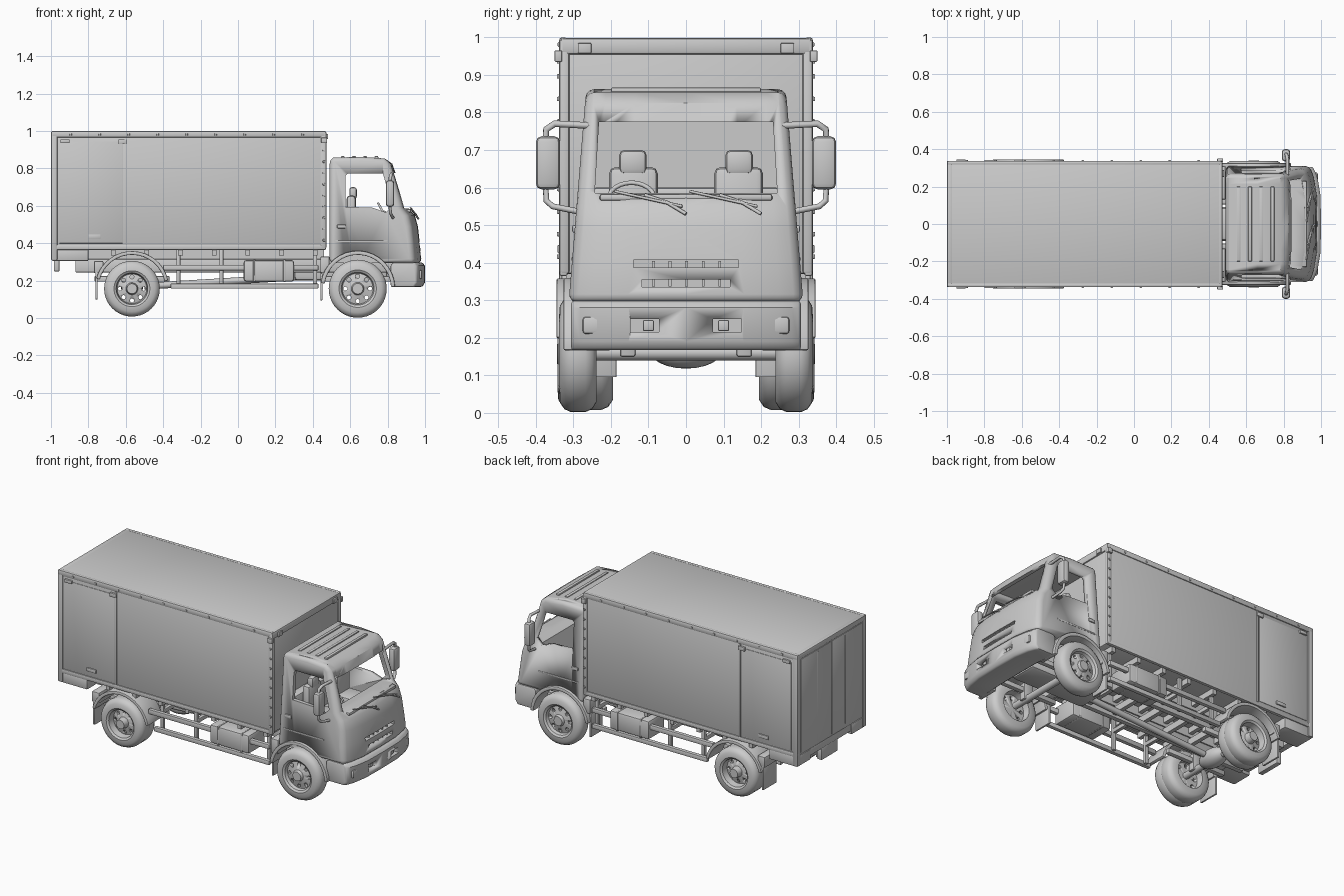
import bpy, bmesh, math
from mathutils import Vector, Matrix

old = bpy.data.objects.get("Cube")
if old:
    bpy.data.objects.remove(old)

grey = bpy.data.materials.new("plain grey")
grey.use_nodes = True
grey.diffuse_color = (0.6, 0.6, 0.6, 1)
grey.node_tree.nodes["Principled BSDF"].inputs["Base Color"].default_value = (0.6, 0.6, 0.6, 1)


# ---------- helpers ----------
def finish(name, bm, bevel=0, segments=2):
    bmesh.ops.recalc_face_normals(bm, faces=bm.faces)
    mesh = bpy.data.meshes.new(name)
    bm.to_mesh(mesh)
    bm.free()
    ob = bpy.data.objects.new(name, mesh)
    bpy.context.collection.objects.link(ob)
    mesh.materials.append(grey)
    bpy.ops.object.select_all(action='DESELECT')
    bpy.context.view_layer.objects.active = ob
    ob.select_set(True)
    if bevel:
        mod = ob.modifiers.new("bevel", 'BEVEL')
        mod.width, mod.segments = bevel, segments
        mod.limit_method, mod.angle_limit = 'ANGLE', math.radians(40)
        bpy.ops.object.modifier_apply(modifier="bevel")
    bpy.ops.object.shade_smooth_by_angle(angle=math.radians(35))
    return ob


def box(name, x, y, z, bevel=0.0):
    bm = bmesh.new()
    bmesh.ops.create_cube(bm, size=1)
    for v in bm.verts:
        v.co = [a[0] + (c + 0.5) * (a[1] - a[0]) for a, c in zip((x, y, z), v.co)]
    return finish(name, bm, bevel)


def pair(name, x, y, z, bevel=0.0):
    for s, side in ((1, "far"), (-1, "near")):
        box(f"{name}_{side}", x, sorted((s * y[0], s * y[1])), z, bevel)


def loft(name, profile, width, pull=0.0, bevel=0.0, segments=3):
    """Side profile (x, z) swept across y; width varies with z, nose curves back."""
    bm = bmesh.new()
    rings = []
    for t in (-1, -0.92, -0.8, -0.5, 0, 0.5, 0.8, 0.92, 1):
        rings.append([bm.verts.new((x - pull * t ** 4 * max(0, min(1, (x - 0.78) / 0.15)),
                                    t * width(z), z)) for x, z in profile])
    n = len(profile)
    for a, b in zip(rings, rings[1:]):
        for i in range(n):
            bm.faces.new((a[i], a[(i + 1) % n], b[(i + 1) % n], b[i]))
    bm.faces.new(rings[0])
    bm.faces.new(rings[-1])
    return finish(name, bm, bevel, segments)


def cylinder(name, centre, radius, depth, axis='Y', sides=32, bevel=0.0):
    bm = bmesh.new()
    turn = {'X': Matrix.Rotation(math.pi / 2, 4, 'Y'), 'Y': Matrix.Rotation(math.pi / 2, 4, 'X'),
            'Z': Matrix()}[axis]
    bmesh.ops.create_cone(bm, cap_ends=True, segments=sides, radius1=radius, radius2=radius,
                          depth=depth, matrix=Matrix.Translation(centre) @ turn)
    return finish(name, bm, bevel)


def cut(ob, *cutters):
    bpy.context.view_layer.objects.active = ob
    for c in cutters:
        mod = ob.modifiers.new("cut", 'BOOLEAN')
        mod.operation, mod.object, mod.solver = 'DIFFERENCE', c, 'EXACT'
        bpy.ops.object.modifier_apply(modifier="cut")
        bpy.data.objects.remove(c)


def tube(name, points, radius, cyclic=False):
    curve = bpy.data.curves.new(name, 'CURVE')
    curve.dimensions, curve.bevel_depth, curve.bevel_resolution = '3D', radius, 2
    curve.use_fill_caps = True
    sp = curve.splines.new('POLY')
    sp.points.add(len(points) - 1)
    for p, co in zip(sp.points, points):
        p.co = (*co, 1)
    sp.use_cyclic_u = cyclic
    curve.materials.append(grey)
    ob = bpy.data.objects.new(name, curve)
    bpy.context.collection.objects.link(ob)


def arch(name, x, z, r, thick, y0, y1, a0, a1):
    bm = bmesh.new()
    rings = []
    for i in range(17):
        a = math.radians(a0 + (a1 - a0) * i / 16)
        rings.append([bm.verts.new((x + q * math.cos(a), y, z + q * math.sin(a)))
                      for q, y in ((r, y0), (r, y1), (r + thick, y1), (r + thick, y0))])
    for a, b in zip(rings, rings[1:]):
        for i in range(4):
            bm.faces.new((a[i], a[(i + 1) % 4], b[(i + 1) % 4], b[i]))
    bm.faces.new(rings[0])
    bm.faces.new(rings[-1])
    finish(name, bm, 0.005)


def wheel(name, x, z, y, s, scale, dish):
    """Lathed tyre, rim and hub; y is the outer face, s the side."""
    profile = [(0, 0.002), (0.028, 0.002), (0.034, -dish), (0.082, -dish - 0.012), (0.088, -0.008),
               (0.1, 0), (0.128, -0.002), (0.147, -0.014), (0.155, -0.032), (0.155, -0.07),
               (0.147, -0.088), (0.128, -0.1), (0.09, -0.1), (0.085, -0.06), (0, -0.06)]
    bm = bmesh.new()
    vs = [bm.verts.new((r * scale, o, 0)) for r, o in profile]
    es = [bm.edges.new(p) for p in zip(vs, vs[1:])]
    bmesh.ops.spin(bm, geom=vs + es, axis=(0, 1, 0), cent=(0, 0, 0), angle=math.tau, steps=40)
    bmesh.ops.remove_doubles(bm, verts=bm.verts, dist=0.0004)
    for v in bm.verts:
        v.co = (x + v.co.x, y + s * v.co.y, z + v.co.z)
    ob = finish(name, bm)
    ring = [(x + math.cos(k * math.tau / 8) * 0.066 * scale, y,
             z + math.sin(k * math.tau / 8) * 0.066 * scale) for k in range(8)]
    cut(ob, *[cylinder("hole", p, 0.011, 0.3, sides=10) for p in ring])


# ---------- cargo box ----------
box("cargo_body", (-0.995, 0.465), (-0.332, 0.332), (0.37, 0.997), 0.008)
pair("top_rail", (-1, 0.47), (0.315, 0.338), (0.965, 1.0), 0.008)
pair("bottom_rail", (-1, 0.47), (0.315, 0.337), (0.365, 0.392), 0.005)
pair("front_post", (0.44, 0.472), (0.31, 0.338), (0.37, 0.995), 0.008)
pair("rear_post", (-1, -0.965), (0.305, 0.338), (0.31, 0.995), 0.006)
box("front_header", (0.45, 0.473), (-0.335, 0.335), (0.955, 0.998), 0.008)
box("rear_header", (-1, -0.97), (-0.335, 0.335), (0.965, 0.998), 0.006)
pair("rear_door", (-0.9985, -0.99), (0.003, 0.303), (0.385, 0.962), 0.002)
pair("door_lock_bar", (-1, -0.992), (0.13, 0.14), (0.4, 0.95), 0.002)
pair("side_door", (-0.955, -0.615), (0.325, 0.3345), (0.4, 0.945), 0.002)
pair("side_door_post", (-0.608, -0.596), (0.325, 0.338), (0.39, 0.965), 0.002)
pair("door_latch", (-0.8, -0.735), (0.33, 0.342), (0.425, 0.447), 0.003)
pair("top_hinge", (-0.64, -0.595), (0.33, 0.344), (0.93, 0.955), 0.003)
pair("side_marker", (-0.95, -0.9), (0.33, 0.344), (0.935, 0.955), 0.003)
pair("front_marker", (0.465, 0.482), (0.252, 0.288), (0.957, 0.985), 0.003)
pair("corner_marker", (0.445, 0.477), (0.33, 0.35), (0.935, 0.965), 0.003)
for i in range(9):
    pair(f"post_rivet_{i}", (0.453, 0.465), (0.335, 0.344),
         (0.41 + i * 0.06, 0.422 + i * 0.06), 0.003)
    pair(f"rail_rivet_{i}", (-0.9 + i * 0.155, -0.888 + i * 0.155), (0.335, 0.342),
         (0.975, 0.987), 0.003)

# ---------- underframe ----------
pair("rear_skirt", (-0.995, -0.8), (0.2, 0.332), (0.305, 0.37), 0.006)
box("rear_cross_bar", (-0.99, -0.95), (-0.32, 0.32), (0.325, 0.37), 0.004)
box("plate_holder", (-0.985, -0.955), (-0.08, 0.08), (0.25, 0.33), 0.004)
pair("frame_rail", (-0.87, 0.84), (0.105, 0.135), (0.245, 0.315), 0.004)
pair("floor_beam", (-0.95, 0.46), (0.1, 0.14), (0.315, 0.372))
for i in range(8):
    x = -0.86 + i * 0.18
    box(f"floor_cross_{i}", (x, x + 0.025), (-0.32, 0.32), (0.335, 0.372))
    box(f"frame_cross_{i}", (x, x + 0.025), (-0.12, 0.12), (0.26, 0.3))
tube("drive_shaft", [(0.5, 0, 0.23), (-0.5, 0, 0.17)], 0.018)
box("gearbox", (0.3, 0.8), (-0.09, 0.09), (0.2, 0.32), 0.02)
for x, nm in ((-0.567, "rear"), (0.64, "front")):
    cylinder(f"{nm}_axle", (x, 0, 0.16), 0.02, 0.5, sides=16)
    pair(f"{nm}_leaf_spring", (x - 0.2, x + 0.2), (0.14, 0.17), (0.195, 0.225), 0.005)
    pair(f"{nm}_spring_mount", (x - 0.03, x + 0.03), (0.135, 0.175), (0.15, 0.25), 0.005)
bm = bmesh.new()
bmesh.ops.create_uvsphere(bm, u_segments=20, v_segments=12, radius=1)
for v in bm.verts:
    v.co = (-0.567 + v.co.x * 0.06, v.co.y * 0.1, 0.17 + v.co.z * 0.052)
finish("differential", bm)

# side guards and storage boxes
pair("guard_bar_low", (-0.36, 0.43), (0.285, 0.31), (0.157, 0.185), 0.005)
pair("guard_bar_high", (-0.4, 0.43), (0.285, 0.31), (0.255, 0.285), 0.005)
for i, x in enumerate((-0.33, -0.1, 0.4)):
    pair(f"guard_post_{i}", (x, x + 0.022), (0.27, 0.29), (0.165, 0.37), 0.003)
    pair(f"guard_strut_{i}", (x, x + 0.022), (0.12, 0.29), (0.27, 0.295), 0.003)
pair("side_tank", (0.03, 0.3), (0.16, 0.322), (0.195, 0.31), 0.014)
for i, x in enumerate((0.08, 0.24)):
    pair(f"tank_strap_{i}", (x, x + 0.015), (0.158, 0.326), (0.192, 0.314), 0.008)

# ---------- wheels, fenders and flaps ----------
for s, side in ((1, "far"), (-1, "near")):
    wheel(f"front_wheel_{side}", 0.64, 0.157, s * 0.338, s, 1, 0.014)
    wheel(f"rear_wheel_outer_{side}", -0.567, 0.157, s * 0.342, s, 0.96, 0.035)
    wheel(f"rear_wheel_inner_{side}", -0.567, 0.157, s * 0.295, s, 0.96, 0.03)
    arch(f"rear_fender_{side}", -0.567, 0.16, 0.178, 0.02, s * 0.2, s * 0.345, 12, 165)
    arch(f"front_fender_{side}", 0.64, 0.16, 0.178, 0.022, s * 0.2, s * 0.326, 2, 172)
pair("rear_flap", (-0.762, -0.75), (0.2, 0.33), (0.1, 0.25), 0.003)
pair("front_flap", (0.44, 0.452), (0.185, 0.3), (0.095, 0.24), 0.003)
pair("rear_fender_stay", (-0.77, -0.72), (0.13, 0.33), (0.24, 0.305), 0.005)
pair("front_fender_stay", (0.44, 0.49), (0.13, 0.31), (0.24, 0.33), 0.008)

# ---------- cab shell ----------
cab_w = lambda z: 0.312 - (z - 0.3) * 0.082
cab = loft("cab_shell", [(0.49, 0.295), (0.49, 0.845), (0.51, 0.858), (0.66, 0.862), (0.785, 0.853),
                         (0.825, 0.825), (0.908, 0.59), (0.945, 0.55), (0.962, 0.49), (0.972, 0.4),
                         (0.982, 0.295)], cab_w, 0.045, 0.022)
cavity = loft("cavity", [(0.52, 0.43), (0.52, 0.835), (0.78, 0.828), (0.805, 0.81), (0.873, 0.6),
                         (0.8, 0.57), (0.76, 0.43)], lambda z: cab_w(z) - 0.024)
side_window = loft("side_window", [(0.575, 0.595), (0.575, 0.76), (0.585, 0.772), (0.775, 0.772),
                                   (0.825, 0.6), (0.79, 0.565), (0.72, 0.59)], lambda z: 0.5)
screen = loft("screen", [(0.79, 0.585), (0.79, 0.775), (1.2, 0.775), (1.2, 0.585)],
              lambda z: 0.243 - (z - 0.585) * 0.06)
slots = [box("slot", (0.945, 1.1), (-w, w), (z, z + 0.02)) for w, z in ((0.14, 0.387), (0.117, 0.335))]
arches = [cylinder("arch_hole", (0.64, s * 0.33, 0.16), 0.19, 0.28) for s in (1, -1)]
cut(cab, cavity, side_window, screen, *slots, *arches)
for i in range(5):
    box(f"grille_rib_{i}", (0.94, 0.96), (-0.09 + i * 0.044, -0.083 + i * 0.044), (0.337, 0.405))
for i in range(4):
    x = 0.55 + i * 0.06
    box(f"roof_rib_{i}", (x, x + 0.02), (-0.2, 0.2), (0.85, 0.866), 0.004)
pair("door_handle", (0.53, 0.575), (0.285, 0.303), (0.48, 0.5), 0.004)
pair("door_step_trim", (0.52, 0.8), (0.28, 0.305), (0.405, 0.415), 0.003)
box("screen_sill", (0.88, 0.925), (-0.23, 0.23), (0.565, 0.583), 0.006)

# bumper with lamp recesses
bumper = loft("bumper", [(0.83, 0.18), (0.83, 0.285), (0.85, 0.298), (0.985, 0.298), (1.0, 0.28),
                         (1.0, 0.19), (0.985, 0.167), (0.85, 0.167)], lambda z: 0.306, 0.045, 0.008, 2)
pockets = [box("pocket", (0.965, 1.1), sorted((s * a, s * b)), (0.215, 0.25))
           for s in (1, -1) for a, b in ((0.072, 0.148),)]
cut(bumper, *pockets)
pair("fog_lamp", (0.96, 0.985), (0.085, 0.115), (0.218, 0.247), 0.004)
pair("headlamp", (0.93, 0.983), (0.205, 0.275), (0.21, 0.256), 0.008)

# mirrors and wipers
pair("mirror", (0.79, 0.835), (0.335, 0.4), (0.595, 0.737), 0.016)
for s, side in ((1, "far"), (-1, "near")):
    tube(f"mirror_arm_top_{side}", [(0.82, s * 0.255, 0.765), (0.82, s * 0.35, 0.77),
                                    (0.815, s * 0.372, 0.755), (0.812, s * 0.374, 0.72)], 0.009)
    tube(f"mirror_arm_low_{side}", [(0.83, s * 0.28, 0.535), (0.82, s * 0.355, 0.55),
                                    (0.815, s * 0.372, 0.565), (0.812, s * 0.374, 0.61)], 0.008)
for i, y in enumerate((0, 0.2)):
    tube(f"wiper_arm_{i}", [(0.965, y, 0.53), (0.945, y - 0.05, 0.56), (0.928, y - 0.11, 0.58)], 0.005)
    tube(f"wiper_blade_{i}", [(0.955, y - 0.01, 0.55), (0.922, y - 0.19, 0.59)], 0.004)

# ---------- cab interior ----------
pair("seat_cushion", (0.56, 0.72), (0.07, 0.205), (0.43, 0.5), 0.015)
pair("seat_back", (0.58, 0.63), (0.075, 0.205), (0.47, 0.655), 0.018)
pair("headrest", (0.595, 0.635), (0.105, 0.178), (0.635, 0.7), 0.014)
box("rear_shelf", (0.51, 0.57), (-0.25, 0.25), (0.43, 0.6), 0.01)
wheel_pts = [Vector((0.775 - 0.025 * math.sin(a), -0.145 + 0.062 * math.cos(a),
                     0.568 + 0.045 * math.sin(a)))
             for a in (k * math.tau / 24 for k in range(24))]
tube("steering_wheel", wheel_pts, 0.006, True)
tube("steering_column", [(0.775, -0.145, 0.568), (0.83, -0.145, 0.5)], 0.012)
